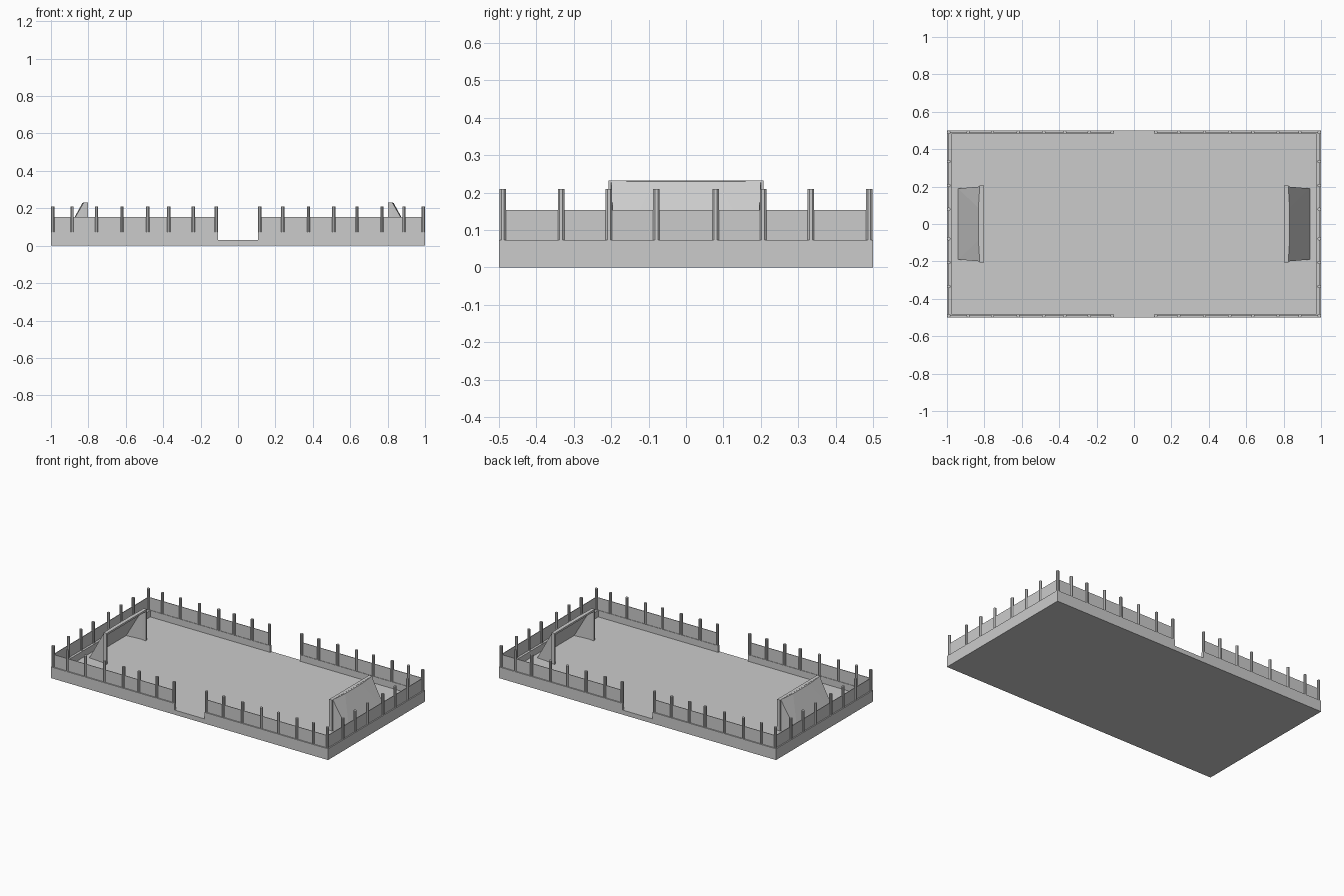
import bpy
import bmesh
from mathutils import Matrix

cube = bpy.data.objects.get("Cube")
if cube:
    bpy.data.objects.remove(cube, do_unlink=True)

grey = bpy.data.materials.new("light grey")
grey.use_nodes = True
grey.diffuse_color = (0.6, 0.6, 0.6, 1)
grey.node_tree.nodes["Principled BSDF"].inputs["Base Color"].default_value = (0.6, 0.6, 0.6, 1)

FLOOR, CURB, PANEL, POST = 0.03, 0.073, 0.154, 0.21
GAP = 0.107          # half width of the entrances
EDGE = 0.99          # centre line of the fence at the ends
SIDE = 0.49          # centre line of the fence along the sides


def finish(name, bm):
    mesh = bpy.data.meshes.new(name)
    bm.to_mesh(mesh)
    bm.free()
    mesh.materials.append(grey)
    obj = bpy.data.objects.new(name, mesh)
    bpy.context.scene.collection.objects.link(obj)
    return obj


def add_box(bm, x, y, z):
    """Box from three (low, high) ranges."""
    size = [hi - lo for lo, hi in (x, y, z)]
    mid = [(hi + lo) / 2 for lo, hi in (x, y, z)]
    bmesh.ops.create_cube(bm, size=1, matrix=Matrix.Translation(mid) @ Matrix.Diagonal((*size, 1)))


def add_post(bm, x, y):
    place = Matrix.Translation((x, y, (CURB + POST) / 2)) @ Matrix.Rotation(0.3927, 4, "Z")
    bmesh.ops.create_cone(bm, cap_ends=True, segments=8, radius1=0.0095, radius2=0.0095,
                          depth=POST - CURB, matrix=place)


def span(sign, lo, hi):
    return tuple(sorted((sign * lo, sign * hi)))


# Ground slab
bm = bmesh.new()
add_box(bm, (-1, 1), (-0.5, 0.5), (0, FLOOR))
finish("ground_slab", bm)

# Low walls and thin fence panels, open at the two entrances
curb, panel = bmesh.new(), bmesh.new()
for s in (-1, 1):
    add_box(curb, span(s, 0.973, 1), (-0.5, 0.5), (FLOOR, CURB))
    add_box(panel, span(s, EDGE - 0.002, EDGE + 0.002), (-SIDE, SIDE), (CURB, PANEL))
    for t in (-1, 1):
        add_box(curb, span(s, GAP, 0.973), span(t, 0.485, 0.5), (FLOOR, CURB))
        add_box(panel, span(s, GAP, EDGE), span(t, SIDE - 0.002, SIDE + 0.002), (CURB, PANEL))
finish("low_walls", curb)
finish("fence_panels", panel)

# Fence posts
bm = bmesh.new()
for y in (-SIDE, SIDE):
    for x in (-EDGE, -0.887, -0.757, -0.62, -0.482, -0.37, -0.24, -0.117,
              0.117, 0.24, 0.377, 0.512, 0.636, 0.77, 0.887, EDGE):
        add_post(bm, x, y)
for x in (-EDGE, EDGE):
    for y in (0.079, 0.206, 0.334):
        add_post(bm, x, y)
        add_post(bm, x, -y)
finish("fence_posts", bm)

# Goals: frame, sloping back and folded sides
for side, s in (("left", 1), ("right", -1)):
    bm = bmesh.new()
    for t in (-1, 1):
        add_box(bm, span(s, 0.803, 0.825), span(t, 0.196, 0.207), (FLOOR, 0.232))
    add_box(bm, span(s, 0.803, 0.825), (-0.196, 0.196), (0.22, 0.232))
    finish(side + "_goal_frame", bm)

    bm = bmesh.new()
    corner, ridge, foot, base = {}, {}, {}, {}
    for t in (-1, 1):
        corner[t] = bm.verts.new((s * 0.825, t * 0.2, 0.231))
        base[t] = bm.verts.new((s * 0.825, t * 0.2, FLOOR))
        foot[t] = bm.verts.new((s * 0.94, t * 0.19, FLOOR))
        ridge[t] = bm.verts.new((s * 0.832, t * 0.085, 0.229))
    centre = bm.verts.new((s * 0.825, 0, 0.231))
    for t in (-1, 1):
        bm.faces.new((base[t], foot[t], corner[t]))
        bm.faces.new((corner[t], foot[t], ridge[t]))
        bm.faces.new((corner[t], ridge[t], centre))
    bm.faces.new((ridge[1], foot[1], foot[-1], ridge[-1]))
    bm.faces.new((ridge[1], ridge[-1], centre))
    bmesh.ops.recalc_face_normals(bm, faces=bm.faces)
    finish(side + "_goal_back", bm)
